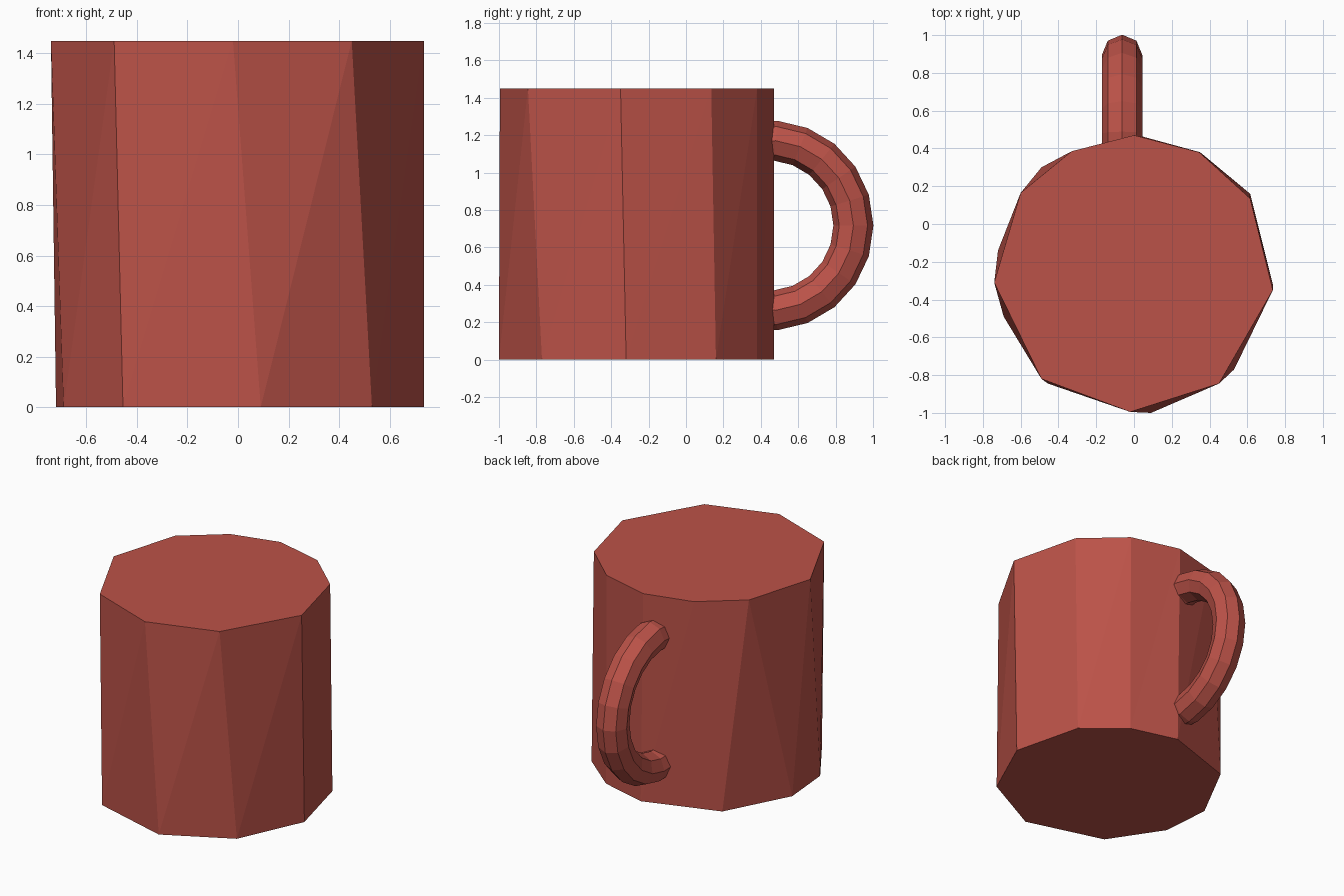
import bpy, bmesh, math

if "Cube" in bpy.data.objects:
    bpy.data.objects.remove(bpy.data.objects["Cube"])

red = bpy.data.materials.new("brick red")
red.diffuse_color = (0.50, 0.085, 0.065, 1)
red.use_nodes = True
red.node_tree.nodes["Principled BSDF"].inputs["Base Color"].default_value = red.diffuse_color


def finish(bm, name):
    bmesh.ops.recalc_face_normals(bm, faces=bm.faces)
    mesh = bpy.data.meshes.new(name)
    bm.to_mesh(mesh)
    bm.free()
    mesh.materials.append(red)
    obj = bpy.data.objects.new(name, mesh)
    bpy.context.collection.objects.link(obj)
    return obj


# Mug body: two uneven ten-sided outlines joined by slightly twisted walls
HEIGHT = 1.45
rim = [(0.0, 0.47), (-0.33, 0.385), (-0.60, 0.165), (-0.74, -0.31), (-0.49, -0.82),
       (-0.02, -0.995), (0.45, -0.845), (0.735, -0.35), (0.615, 0.135), (0.345, 0.38)]
base = [(0.02, 0.47), (-0.49, 0.30), (-0.72, -0.14), (-0.69, -0.49), (-0.455, -0.845),
        (0.09, -1.0), (0.53, -0.77), (0.735, -0.32), (0.615, 0.16), (0.35, 0.38)]
bm = bmesh.new()
top = [bm.verts.new((x, y, HEIGHT)) for x, y in rim]
bottom = [bm.verts.new((x, y, 0)) for x, y in base]
for i in range(len(rim)):
    j = (i + 1) % len(rim)
    bm.faces.new((bottom[i], bottom[j], top[j]))
    bm.faces.new((bottom[i], top[j], top[i]))
bm.faces.new(top)
bm.faces.new(bottom[::-1])
finish(bm, "mug_body")

# Handle: faceted tube swept along a half circle, its ends sunk into the wall
CX, CY, CZ = -0.063, 0.44, 0.717
RING, TUBE, SIDES, STEPS = 0.455, 0.107, 8, 12
bm = bmesh.new()
loops = []
for s in range(STEPS + 1):
    a = math.radians(102 - 204 * s / STEPS)
    loop = []
    for k in range(SIDES):
        t = 2 * math.pi * k / SIDES
        r = RING + TUBE * math.cos(t)
        loop.append(bm.verts.new((CX + TUBE * math.sin(t),
                                  CY + r * math.cos(a), CZ + r * math.sin(a))))
    loops.append(loop)
for p, q in zip(loops, loops[1:]):
    for k in range(SIDES):
        m = (k + 1) % SIDES
        bm.faces.new((p[k], p[m], q[m], q[k]))
bm.faces.new(loops[0])
bm.faces.new(loops[-1][::-1])
finish(bm, "mug_handle")
